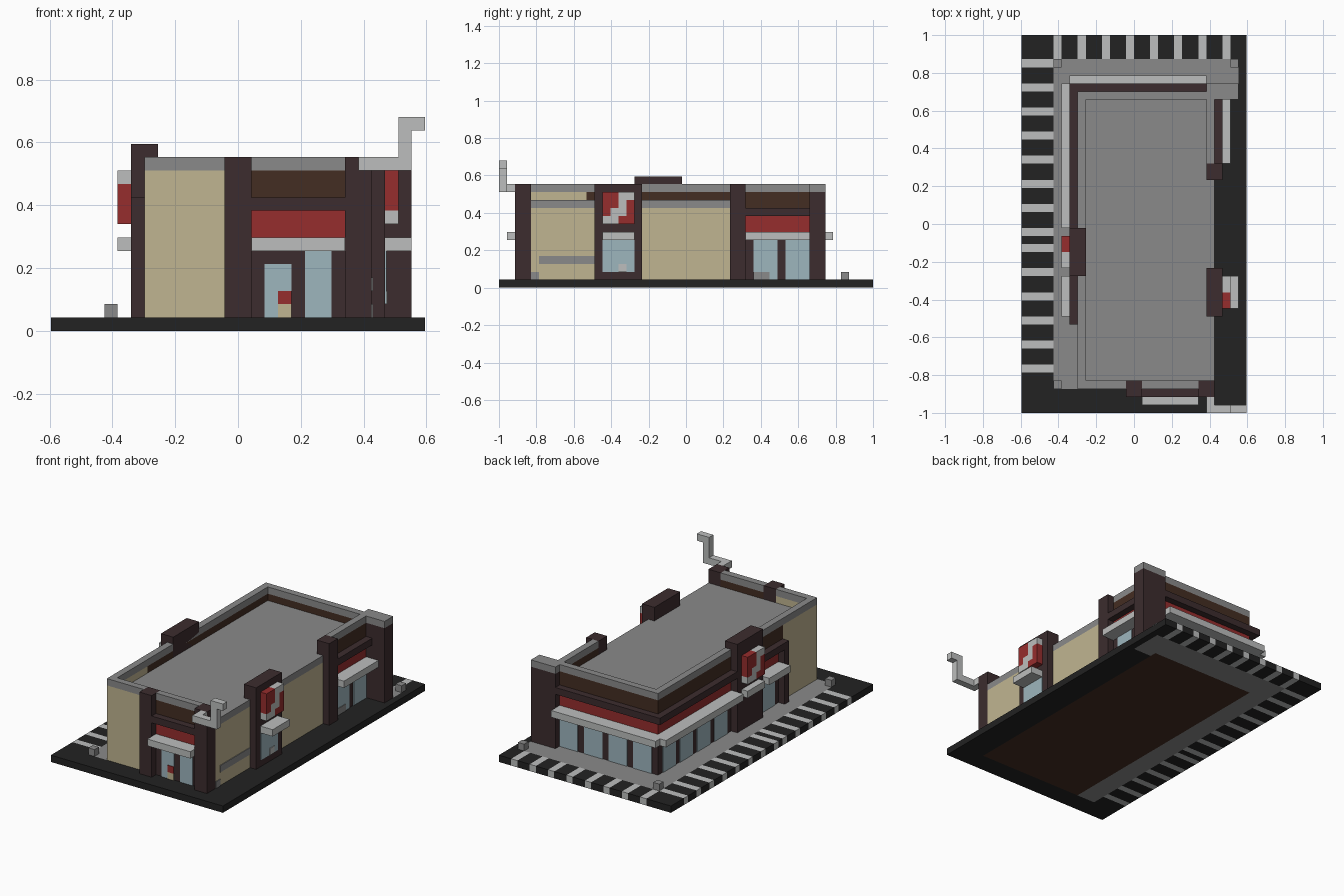
import bpy
import bmesh

cube = bpy.data.objects.get("Cube")
if cube:
    bpy.data.objects.remove(cube, do_unlink=True)

U = 2 / 47  # one building block


def material(name, r, g, b):
    m = bpy.data.materials.new(name)
    m.use_nodes = True
    rgba = [(c / 255 / 12.92 if c < 11 else ((c / 255 + 0.055) / 1.055) ** 2.4) for c in (r, g, b)] + [1]
    m.diffuse_color = rgba
    m.node_tree.nodes["Principled BSDF"].inputs["Base Color"].default_value = rgba
    return m


BLACK = material("asphalt", 34, 34, 34)
WHITE = material("light_grey", 188, 190, 189)
GREY = material("concrete", 138, 138, 138)
BROWN = material("brown", 60, 44, 46)
DARK = material("dark_brown", 68, 45, 34)
BEIGE = material("beige", 192, 181, 145)
RED = material("red", 150, 45, 45)
GLASS = material("glass", 158, 182, 190)


def finish(name, bm, mats):
    me = bpy.data.meshes.new(name)
    bm.to_mesh(me)
    bm.free()
    for m in mats:
        me.materials.append(m)
    ob = bpy.data.objects.new(name, me)
    bpy.context.collection.objects.link(ob)
    return ob


def box(name, mat, x, y, z):
    """Block between pairs of limits: x from the centre, y from the front, z from the floor."""
    bm = bmesh.new()
    bmesh.ops.create_cube(bm, size=1)
    for v in bm.verts:
        v.co = ((x[v.co.x > 0]) * U, y[v.co.y > 0] * U - 1, z[v.co.z > 0] * U)
    return finish(name, bm, [mat])


def on_side(name, mat, side, a, d, z):
    """Block on a wall: a runs along the wall, d is the depth outward from its face."""
    out = {"front": (3 - d[1], 3 - d[0]), "back": (40 + d[0], 40 + d[1]),
           "left": (-7 - d[1], -7 - d[0]), "right": (10 + d[0], 10 + d[1])}[side]
    if side in ("front", "back"):
        return box(name, mat, a, out, z)
    return box(name, mat, out, a, z)


# Ground slab: road, crossing stripes, pavement and floor by cell
def ground_colour(x, y):
    if -7 <= x < 10 and 3 <= y < 40:
        return 3
    if x < -10 and y >= 3:
        row = 46 - y
        striped = row % 3 == 0 if row < 25 else row % 3 == 2
        return 1 if striped and 3 <= row <= 41 else 0
    if y >= 44 and -10 <= x < 13:
        return 1 if (x + 10) % 3 == 0 else 0
    if -10 <= x < 13 and 3 <= y < 44 and (x < 10 or y >= 39):
        return 2
    return 0


bm = bmesh.new()
bmesh.ops.create_grid(bm, x_segments=28, y_segments=47, size=1)
for v in bm.verts:
    v.co = (v.co.x * 14 * U, v.co.y, U)
for f in bm.faces:
    c = f.calc_center_median()
    f.material_index = ground_colour(int(c.x / U + 14) - 14, int((c.y + 1) / U))
ground = finish("ground", bm, [BLACK, WHITE, GREY, DARK])
solid = ground.modifiers.new("thickness", "SOLIDIFY")
solid.thickness = U
solid.offset = -1


# Glazed shop fronts
def shop_front(side, wall, band, awnings, panes):
    inner = (-1, 0)
    on_side(side + "_lower_wall", BROWN, side, wall, inner, (1, 7))
    on_side(side + "_red_stripe", RED, side, wall, inner, (7, 9))
    on_side(side + "_ledge_wall", BROWN, side, wall, inner, (9, 10))
    on_side(side + "_ledge", BROWN, side, band, (0, 1), (9, 10))
    on_side(side + "_parapet", DARK, side, wall, inner, (10, 12))
    on_side(side + "_coping", GREY, side, wall, inner, (12, 13))
    for a in awnings:
        on_side(side + "_awning", WHITE, side, a, (0, 2), (6, 7))
    for a, b, top in panes:
        on_side(side + "_window", GLASS, side, (a, b), (0, 0.1), (1, top))


shop_front("front", (1, 8), (1, 8), [(1, 8)], [(2, 4, 5), (5, 7, 6)])
shop_front("back", (-6, 9), (-8, 9), [(-8, 9)], [(a, a + 3, 6) for a in (-6, -2, 2, 6)])
shop_front("left", (11, 40), (11, 40), [(12, 17), (23, 41)],
           [(a, a + 3, 6) for a in (13, 24, 28, 32, 36)])
shop_front("right", (31, 39), (31, 39), [(31, 39)], [(32, 35, 6), (36, 39, 6)])

# Plain walls, copings and roof
box("front_wall", BEIGE, (-7, -1), (3, 4), (1, 12))
box("front_wall_coping", GREY, (-7, -1), (3, 4), (12, 13))
box("left_wall", BEIGE, (-7, -6), (4, 11), (1, 12))
box("left_wall_coping", GREY, (-7, -6), (4, 11), (12, 13))
for y in ((4, 12), (18, 29)):
    box("right_wall", BEIGE, (9, 10), y, (1, 10))
box("roof", GREY, (-6, 9), (4, 39), (10, 11))
box("roof_edge", GREY, (9, 10), (4, 31), (10, 11))

# Pillars
box("front_pillar", BROWN, (-1, 1), (2, 4), (1, 13))
box("front_corner_pillar", BROWN, (8, 10), (2, 4), (1, 13))
box("right_sign_pillar", BROWN, (9, 11), (12, 18), (1, 13))
box("right_pillar", BROWN, (9, 11), (29, 31), (1, 13))
box("left_sign_pillar", BROWN, (-8, -6), (17, 23), (1, 14))
box("left_end_pillar", BROWN, (-8, -7), (11, 12), (1, 9))
box("back_corner_pillar", BROWN, (9, 13), (39, 41), (1, 12))
box("back_corner_coping", GREY, (9, 13), (39, 41), (12, 13))


# Signs: rows from the top, each read left to right by a viewer
def sign(name, x, first, step):
    for r, row in enumerate(("RRWW", "RRWR", "RWWR", "WWRR")):
        for c, key in enumerate(row):
            y = first + step * c
            box(name, RED if key == "R" else WHITE, x, (y, y + 1), (11 - r, 12 - r))


sign("right_sign", (11, 12), 13, 1)
sign("left_sign", (-9, -8), 21, -1)
box("right_sign_awning", WHITE, (11, 13), (13, 17), (6, 7))
box("left_sign_awning", WHITE, (-9, -8), (18, 22), (6, 7))

# Serving window and small painted panels
box("serving_window", GLASS, (11, 11.1), (13, 17), (2, 6))
box("serving_window_panel", WHITE, (11, 11.2), (15, 16), (2, 3))
box("right_window_panel", GREY, (10, 10.2), (32, 34), (1, 2))
on_side("door_panel_red", RED, "front", (3, 4), (0, 0.2), (2, 3))
on_side("door_panel_beige", BEIGE, "front", (3, 4), (0, 0.2), (1, 2))
box("wall_stripe", GREY, (10, 10.1), (5, 12), (3, 4))
box("wall_stripe_low", GREY, (10, 10.1), (4, 5), (1, 2))

# Hooked bracket on the front corner
box("bracket_mount", WHITE, (9, 10), (0, 2), (12, 13))
box("bracket_arm", WHITE, (10, 13), (0, 1), (12, 13))
box("bracket_post", WHITE, (12, 13), (0, 1), (13, 16))
box("bracket_tip", WHITE, (13, 14), (0, 1), (15, 16))

# Pavement bollards
for x, y in ((-10, 3), (-10, 43), (12, 43)):
    box("bollard", GREY, (x, x + 1), (y, y + 1), (1, 2))
